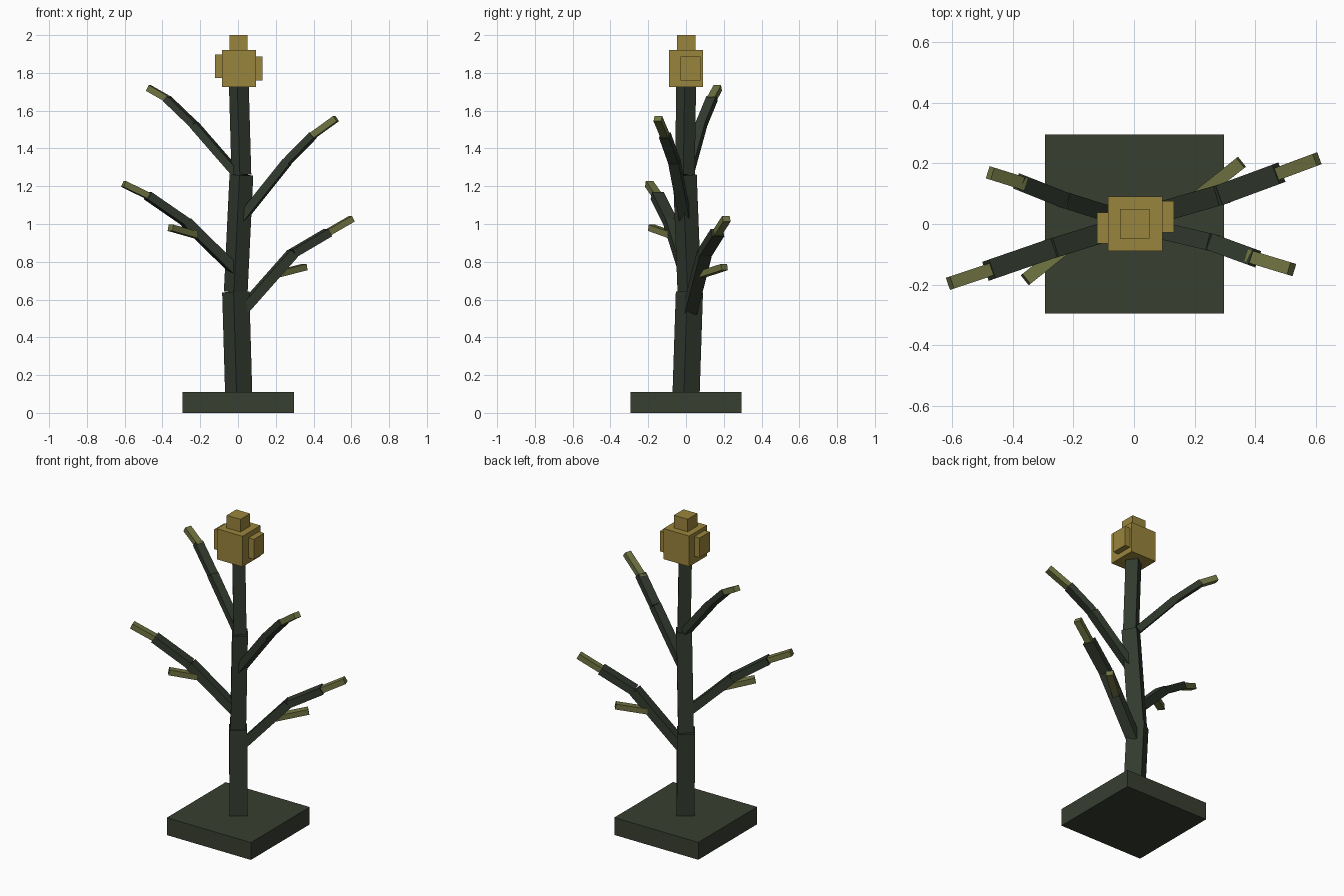
import bpy
import math
from mathutils import Vector, Matrix

if "Cube" in bpy.data.objects:
    bpy.data.objects.remove(bpy.data.objects["Cube"], do_unlink=True)


def make_material(name, rgb):
    lin = [((c / 255 + 0.055) / 1.055) ** 2.4 for c in rgb]
    mat = bpy.data.materials.new(name)
    mat.use_nodes = True
    mat.diffuse_color = (*lin, 1)
    mat.node_tree.nodes["Principled BSDF"].inputs["Base Color"].default_value = (*lin, 1)
    return mat


STONE = make_material("dark olive base", (56, 62, 49))
BARK = make_material("dark green bark", (50, 58, 46))
SHOOT = make_material("light olive shoot", (112, 116, 66))
GOLD = make_material("dull gold", (154, 133, 60))


def add_cube(name, matrix, mat):
    bpy.ops.mesh.primitive_cube_add(size=1)
    obj = bpy.context.object
    obj.name = name
    obj.data.transform(matrix)
    obj.data.materials.append(mat)
    return obj


def block(name, lo, hi, mat):
    """Axis-aligned box between two corners."""
    lo, hi = Vector(lo), Vector(hi)
    return add_cube(name, Matrix.Translation((lo + hi) / 2) @ Matrix.Diagonal((*(hi - lo), 1)), mat)


def beam(name, start, end, width, thick, mat, side=None):
    """Box running from start to end; its width lies along side (level by default)."""
    a, b = Vector(start), Vector(end)
    axis = (b - a).normalized()
    side = Vector(side) if side else axis.cross(Vector((0, 0, 1)))
    up = side.cross(axis).normalized()
    side = axis.cross(up)
    rot = Matrix((side, axis, up)).transposed().to_4x4()
    size = Matrix.Diagonal((width, (b - a).length, thick, 1))
    return add_cube(name, Matrix.Translation((a + b) / 2) @ rot @ size, mat)


# Base slab
block("base", (-0.293, -0.295, 0), (0.297, 0.295, 0.11), STONE)

# Trunk: three slightly leaning square sections, turned about z
turn = math.radians(36)
trunk_side = (math.cos(turn), math.sin(turn), 0)
trunk = [(0.004, 0, 0.09), (-0.012, 0.018, 0.64), (0.018, -0.006, 1.26), (0.004, 0.001, 1.75)]
for i, w in enumerate((0.103, 0.09, 0.075)):
    beam(f"trunk_{i + 1}", trunk[i], trunk[i + 1], w, w, BARK, trunk_side)

# Branches: start, elbow, end of wood, end of shoot, width
branches = {
    "low_left": ((0.02, 0.02, 0.54), (0.29, 0.098, 0.845), (0.477, 0.167, 0.955), (0.603, 0.214, 1.028), 0.068),
    "low_right": ((-0.01, 0.0, 0.75), (-0.275, -0.082, 1.01), (-0.478, -0.152, 1.15), (-0.606, -0.195, 1.212), 0.066),
    "high_left": ((0.02, -0.005, 1.03), (0.26, -0.062, 1.33), (0.397, -0.112, 1.47), (0.519, -0.149, 1.558), 0.057),
    "high_right": ((-0.01, 0.01, 1.27), (-0.232, 0.08, 1.525), (-0.378, 0.138, 1.665), (-0.474, 0.168, 1.72), 0.054),
}
for name, (start, elbow, wood_end, tip, w) in branches.items():
    beam(f"{name}_branch_inner", start, elbow, w, w * 0.78, BARK)
    beam(f"{name}_branch_outer", elbow, wood_end, w, w * 0.66, BARK)
    beam(f"{name}_shoot", Vector(wood_end).lerp(Vector(tip), -0.15), tip, 0.042, 0.034, SHOOT)

# Side shoots on the lower branches
beam("left_side_shoot", (0.20, 0.082, 0.733), (0.353, 0.203, 0.772), 0.042, 0.034, SHOOT)
beam("right_side_shoot", (-0.205, -0.062, 0.937), (-0.357, -0.183, 0.98), 0.042, 0.034, SHOOT)

# Gold head with knobs on top and both sides
block("head", (-0.086, -0.089, 1.726), (0.094, 0.091, 1.92), GOLD)
block("head_top_knob", (-0.046, -0.048, 1.91), (0.051, 0.049, 2.0), GOLD)
block("head_left_knob", (0.08, -0.028, 1.76), (0.131, 0.076, 1.887), GOLD)
block("head_right_knob", (-0.122, -0.065, 1.772), (-0.07, 0.038, 1.897), GOLD)
